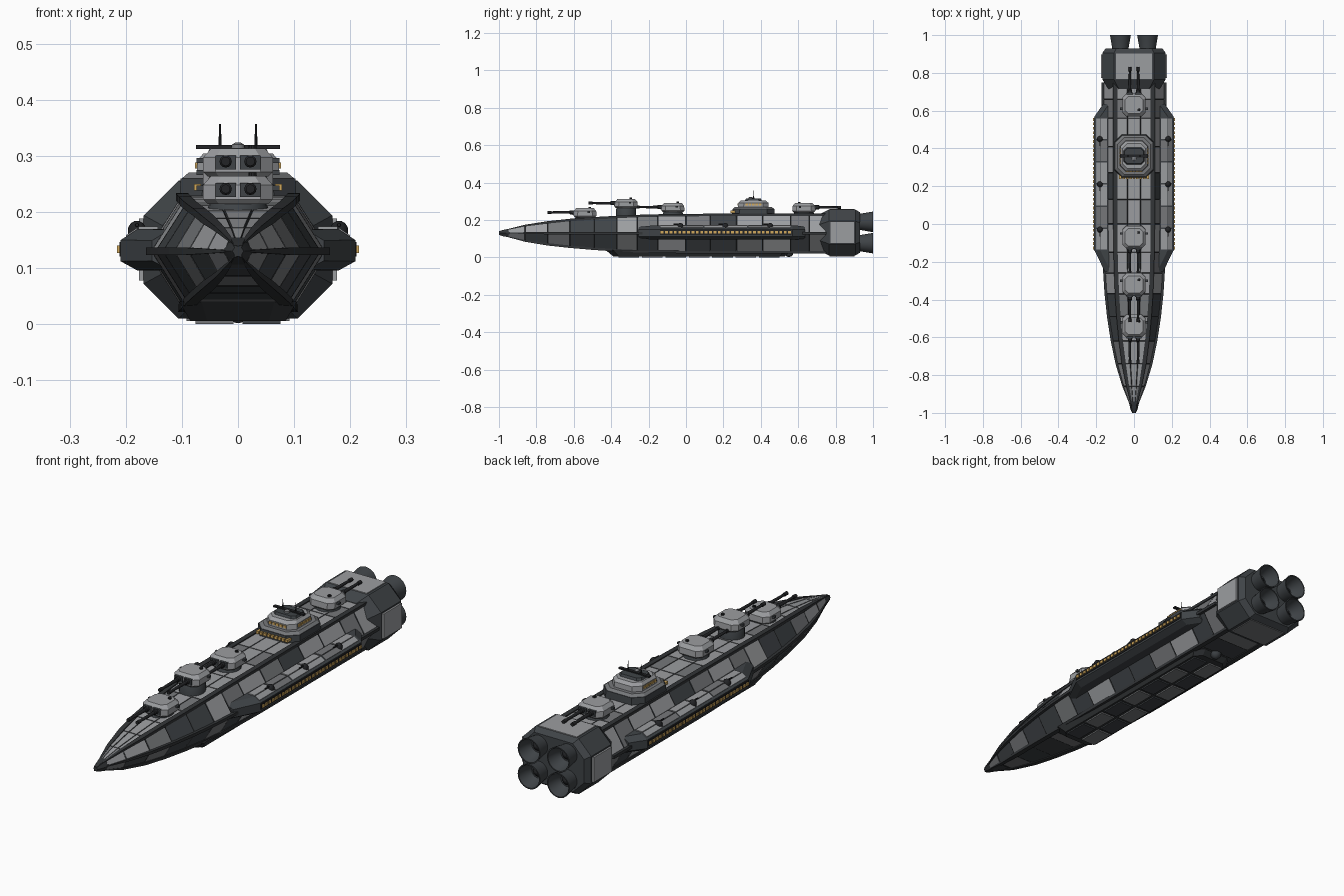
import bpy, bmesh, math, random
from mathutils import Vector

if "Cube" in bpy.data.objects:
    bpy.data.objects.remove(bpy.data.objects["Cube"])
random.seed(4)

def material(name, r, g, b):
    m = bpy.data.materials.new(name)
    m.diffuse_color = (r, g, b, 1)
    m.use_nodes = True
    m.node_tree.nodes["Principled BSDF"].inputs["Base Color"].default_value = m.diffuse_color
    return m

LIGHT = material("light grey", .33, .338, .352)
MID = material("mid grey", .18, .186, .195)
DARK = material("dark slate", .05, .057, .063)
FRAME = material("frame charcoal", .032, .035, .038)
BLACK = material("gun black", .016, .017, .019)
GOLD = material("window gold", .65, .40, .11)

def finish(name, bm, mats, smooth=False):
    bmesh.ops.recalc_face_normals(bm, faces=bm.faces)
    me = bpy.data.meshes.new(name)
    bm.to_mesh(me)
    bm.free()
    for m in mats:
        me.materials.append(m)
    ob = bpy.data.objects.new(name, me)
    bpy.context.collection.objects.link(ob)
    if smooth:
        bpy.context.view_layer.objects.active = ob
        ob.select_set(True)
        bpy.ops.object.shade_smooth_by_angle(angle=math.radians(35))
        ob.select_set(False)
    return ob

def skin(bm, rings):
    """Bridge matching rings and cap both ends; returns side faces by band."""
    vs = [[bm.verts.new(p) for p in r] for r in rings]
    n = len(vs[0])
    bands = [[bm.faces.new((a[i], a[(i + 1) % n], b[(i + 1) % n], b[i])) for i in range(n)]
             for a, b in zip(vs, vs[1:])]
    bm.faces.new(vs[0])
    bm.faces.new(vs[-1])
    return bands

def loft(name, rings, mat, smooth=False):
    bm = bmesh.new()
    skin(bm, rings)
    return finish(name, bm, [mat], smooth)

def octagon(hx, hy, c):
    q = [(hx, hy - c), (hx - c, hy)]
    return q + [(-x, y) for x, y in q[::-1]] + [(-x, -y) for x, y in q] + [(x, -y) for x, y in q[::-1]]

def tower(name, x, y, levels, mat):
    """Stack of chamfered outlines, each level (z, half x, half y, chamfer)."""
    return loft(name, [[(x + u, y + v, z) for u, v in octagon(hx, hy, c)] for z, hx, hy, c in levels], mat)

def box(name, x0, x1, y0, y1, z0, z1, mat):
    return loft(name, [[(x0, y0, z), (x1, y0, z), (x1, y1, z), (x0, y1, z)] for z in (z0, z1)], mat)

def lathe(name, origin, axis, profile, mat, n=16):
    """Round part from (distance along axis, radius) pairs."""
    q = Vector(axis).to_track_quat('Z', 'Y')
    o = Vector(origin)
    return loft(name, [[o + q @ Vector((r * math.cos(k * math.tau / n), r * math.sin(k * math.tau / n), d))
                        for k in range(n)] for d, r in profile], mat, True)

# Hull: stations of (y, half width, top z, bottom z)
stations = [(-1, .008, .139, .121), (-.95, .022, .150, .110), (-.86, .054, .170, .088), (-.74, .087, .187, .070),
            (-.62, .112, .200, .057), (-.49, .132, .209, .046), (-.37, .145, .216, .038), (-.26, .152, .221, .033),
            (-.15, .157, .224, .03), (0, .16, .226, .028)] + \
           [(y, .16, .227, .028) for y in (.13, .27, .41, .56, .66, .75)]

def section(y, w, t, b):
    return [(.62 * w, y, t), (.22 * w, y, t), (-.22 * w, y, t), (-.62 * w, y, t), (-w, y, .13),
            (-.6 * w, y, b), (.6 * w, y, b), (w, y, .13)]

hull_rings = [section(*s) for s in stations]
# Patchwork plating per hull side, nose to stern: light, mid, dark
UPPER, LOWER, BELLY = "LLMDDLMLMDLLML", "MDMDDMDLDDMLDM", "DMDDMDDMDDMDDM"
rows = {3: UPPER, 7: UPPER, 4: LOWER, 6: LOWER, 5: BELLY}
bm = bmesh.new()
bands = skin(bm, hull_rings)
for f in bm.faces:
    f.material_index = 3
bmesh.ops.recalc_face_normals(bm, faces=bm.faces)
for bi, band in enumerate(bands[1:]):
    for i, f in enumerate(band):
        shortest = min(e.calc_length() for e in f.edges)
        bmesh.ops.inset_individual(bm, faces=[f], thickness=min(.006 if i > 2 else .003, .14 * shortest), depth=.002)
        if i < 3:                               # deck plating
            f.material_index = 0 if i == 1 or bi % 4 else 1
        else:
            f.material_index = "LMD".index(rows[i][bi])
finish("hull", bm, [LIGHT, MID, DARK, FRAME])

# Raised ribs along the six main hull edges
for k in (0, 3, 4, 5, 6, 7):
    rings = []
    for r in hull_rings:
        p = Vector(r[k])
        s = .011 * min(1, .1 + abs(r[7][0]) / .09)
        rings.append([p + Vector((s * a, 0, s * b)) for a, b in ((1, .6), (-1, .6), (-1, -.6), (1, -.6))])
    loft("hull_rib", rings, FRAME)

# Nose cap
lathe("nose_cap", (0, -1, .13), (0, 1, 0), [(0, .010), (.02, .019), (.06, .028)], FRAME, 6)

# Keel with belly plates and a sensor dome
tower("keel", 0, .07, [(.006, .085, .46, .03), (.04, .105, .50, .04)], FRAME)
for k in range(7):
    y = -.36 + k * .125
    for s in (-1, 1):
        x0, x1 = sorted((s * .008, s * .076))
        box("belly_plate", x0, x1, y, y + .11, 0, .008, (MID, DARK, MID, DARK)[(k + (s > 0)) % 4])
lathe("belly_dome", (0, .55, .03), (0, 0, -1), [(0, .026), (.015, .022), (.025, .012), (.028, .003)], DARK)

# Side sponsons, with plates, window rows and small guns
for s in (-1, 1):
    def sponson_ring(y, d, k):
        pts = [(.11, .170), (.178, .170), (.209, .150), (.209, .112), (.180, .096), (.11, .096)]
        return [(s * max(.1, x - d), y, .132 + (z - .132) * k) for x, z in pts]
    loft("sponson", [sponson_ring(-.255, .056, .95), sponson_ring(-.14, 0, 1),
                     sponson_ring(.57, 0, 1), sponson_ring(.635, .046, .95)], DARK)
    for k in range(6):
        y = -.135 + k * .117
        x0, x1 = sorted((s * .143, s * .177))
        box("sponson_top_plate", x0, x1, y, y + .109, .168, .174, LIGHT if k % 3 != 1 else MID)
        bevel = [(.180, .1715), (.200, .1585), (.199, .155), (.178, .168)]
        loft("sponson_bevel_plate", [[(s * x, yy, z) for x, z in bevel] for yy in (y, y + .109)],
             LIGHT if k % 3 != 1 else MID)
    x0, x1 = sorted((s * .2, s * .2115))
    box("window_band", x0, x1, -.14, .565, .121, .146, BLACK)
    x0, x1 = sorted((s * .2, s * .216))
    for k in range(30):
        y = -.135 + k * .0235
        box("sponson_window", x0, x1, y, y + .015, .127, .140, GOLD)
    for y in (-.03, .21, .45):
        lathe("point_gun_base", (s * .18, y, .158), (0, 0, 1),
              [(0, .016), (.014, .016), (.022, .011), (.026, .004)], BLACK, 12)
        lathe("point_gun_barrel", (s * .18, y, .177), (0, -1, 0), [(0, .004), (.036, .003)], BLACK, 8)

# Main gun turrets
def turret(y, z, d):
    lathe("barbette", (0, y, z - .045), (0, 0, 1), [(0, .054), (.055, .054), (.065, .048)], DARK, 20)
    tower("turret_house", 0, y, [(z + .016, .054, .054, .02), (z + .024, .062, .062, .022),
                                 (z + .050, .062, .060, .022), (z + .066, .048, .046, .018)], LIGHT)
    lathe("turret_hatch", (.026, y - d * .025, z + .06), (0, 0, 1), [(0, .008), (.012, .007)], BLACK, 10)
    box("rangefinder", -.074, .074, y - d * .02 - .006, y - d * .02 + .006, z + .040, z + .049, DARK)
    for x in (-.022, .022):
        y0, y1 = sorted((y + d * .05, y + d * .066))
        box("gun_port", x - .018, x + .018, y0, y1, z + .029, z + .054, DARK)
        lathe("gun_barrel", (x, y + d * .06, z + .043), (0, d, 0),
              [(0, .011), (.02, .011), (.024, .0075), (.075, .0065), (.118, .0055), (.12, .008), (.14, .008)],
              BLACK, 12)

for y, z, d in ((.63, .225, 1), (-.07, .226, -1), (-.32, .247, -1), (-.54, .198, -1)):
    turret(y, z, d)

# Bridge tower
BY = .36
tower("bridge_base", 0, BY, [(.215, .105, .116, .04), (.260, .102, .112, .04)], DARK)
tower("bridge_base_roof", 0, BY, [(.259, .101, .111, .04), (.270, .088, .098, .036)], MID)
tower("bridge_middle", 0, BY, [(.268, .074, .082, .03), (.292, .072, .080, .03), (.304, .062, .066, .026)], LIGHT)
tower("bridge_top", 0, BY, [(.302, .056, .046, .016), (.314, .050, .040, .014)], DARK)
box("sensor_bar", -.075, .075, BY - .007, BY + .007, .312, .319, BLACK)
lathe("sensor_dome", (0, BY - .015, .31), (0, 0, 1), [(0, .013), (.01, .011), (.014, .004)], MID, 12)
for x in (-.032, .032):
    lathe("antenna", (x, BY, .315), (0, 0, 1), [(0, .003), (.042, .0015)], BLACK, 6)
for k in range(9):
    x = -.072 + k * .018
    box("base_window", x - .0065, x + .0065, BY - .123, BY - .08, .238, .250, GOLD)
for k in range(5):
    x = -.036 + k * .018
    box("middle_window", x - .0065, x + .0065, BY - .0845, BY - .07, .277, .288, GOLD)
    for s in (-1, 1):
        x0, x1 = sorted((s * .06, s * .0765))
        box("middle_side_window", x0, x1, BY + x - .0065, BY + x + .0065, .277, .288, GOLD)

# Engine block with armour plates
loft("engine_block", [[(u, y, .133 + v) for u, v in octagon(hx, hz, c)] for y, hx, hz, c in
                      ((.715, .135, .098, .055), (.765, .168, .123, .062),
                       (.905, .168, .123, .062), (.93, .150, .108, .056))], DARK)
box("engine_top_plate", -.095, .095, .768, .902, .25, .260, LIGHT)
box("engine_bottom_plate", -.092, .092, .768, .902, .006, .02, MID)
for s in (-1, 1):
    x0, x1 = sorted((s * .16, s * .176))
    box("engine_side_plate", x0, x1, .772, .898, .078, .188, LIGHT)

# Four flared nozzles with hollow bells
for x in (-.072, .072):
    for z in (.076, .190):
        lathe("nozzle", (x, .90, z), (0, 1, 0),
              [(0, .042), (.035, .044), (.07, .050), (.1, .055), (.1, .050), (.065, .042), (.04, .028)], DARK, 24)
        lathe("nozzle_core", (x, .935, z), (0, 1, 0), [(0, .026), (.012, .016), (.02, .004)], BLACK, 12)
